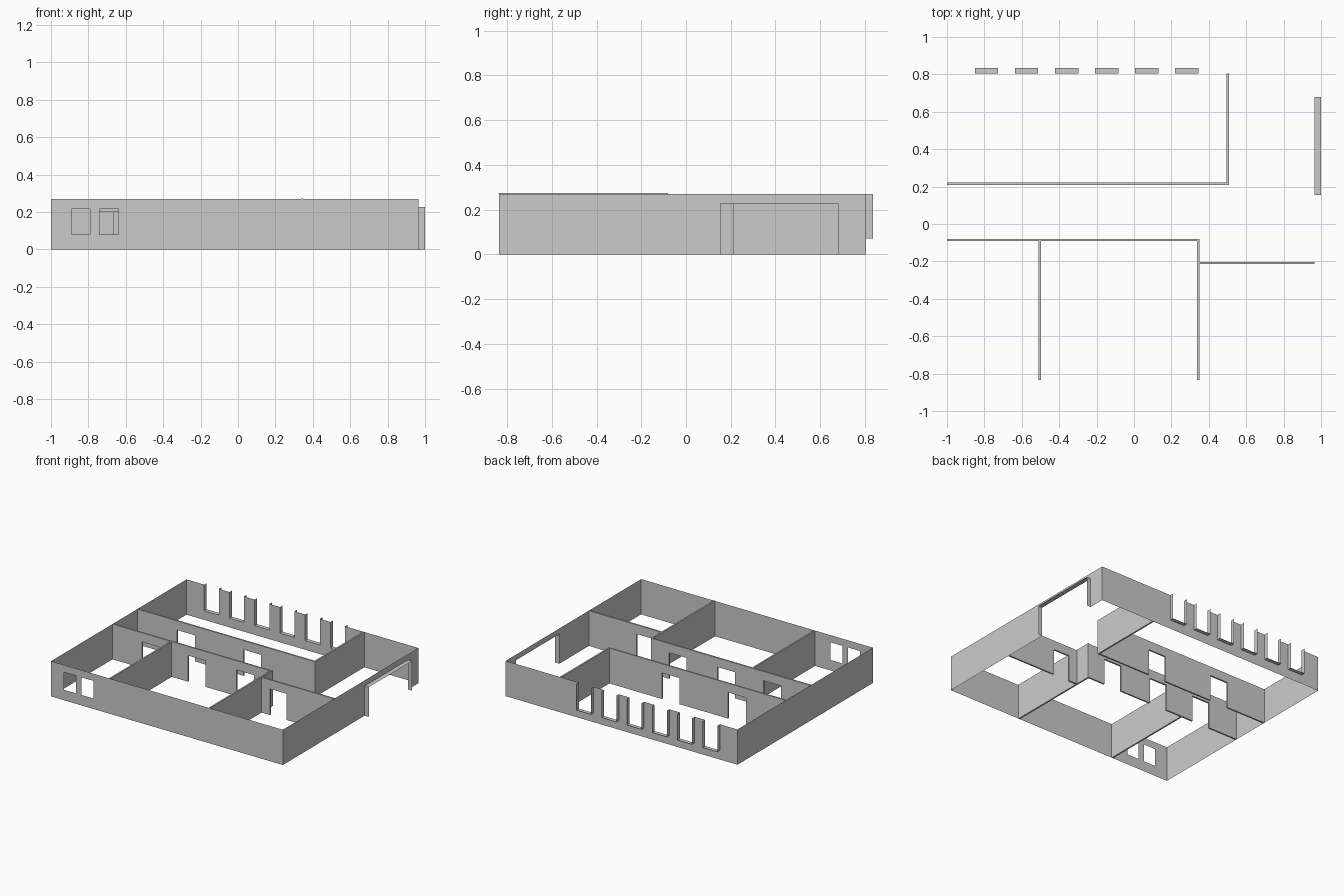
import bpy, bmesh
from mathutils import Vector

if "Cube" in bpy.data.objects:
    bpy.data.objects.remove(bpy.data.objects["Cube"])

H = 0.27                                   # wall height
X0, X1, Y0, Y1 = -1.0, 0.965, -0.835, 0.805  # outer wall rectangle

grey = bpy.data.materials.new("plaster grey")
grey.diffuse_color = (0.6, 0.6, 0.6, 1)
grey.use_nodes = True
grey.node_tree.nodes["Principled BSDF"].inputs["Base Color"].default_value = grey.diffuse_color


def finish(name, bm):
    me = bpy.data.meshes.new(name)
    bm.to_mesh(me)
    bm.free()
    me.materials.append(grey)
    ob = bpy.data.objects.new(name, me)
    bpy.context.collection.objects.link(ob)
    return ob


def wall(name, along, pos, a, b, holes=(), thick=0.0, height=H):
    """Upright panel along 'x' or 'y' at pos; holes are (u0, u1, z0, z1)."""
    us = sorted({a, b, *[v for h in holes for v in h[:2]]})
    zs = sorted({0.0, height, *[v for h in holes for v in h[2:]]})
    bm = bmesh.new()
    for u0, u1 in zip(us, us[1:]):
        for z0, z1 in zip(zs, zs[1:]):
            u, z = (u0 + u1) / 2, (z0 + z1) / 2
            if any(h[0] < u < h[1] and h[2] < z < h[3] for h in holes):
                continue
            quad = [(u0, z0), (u1, z0), (u1, z1), (u0, z1)]
            bm.faces.new([bm.verts.new((p, pos, q) if along == 'x' else (pos, p, q))
                          for p, q in quad])
    bmesh.ops.remove_doubles(bm, verts=bm.verts, dist=1e-5)
    if thick:
        ext = bmesh.ops.extrude_face_region(bm, geom=list(bm.faces), use_keep_orig=True)
        move = Vector((0, thick, 0)) if along == 'x' else Vector((thick, 0, 0))
        bmesh.ops.translate(bm, vec=move,
                            verts=[g for g in ext["geom"] if isinstance(g, bmesh.types.BMVert)])
    bmesh.ops.recalc_face_normals(bm, faces=bm.faces)
    return finish(name, bm)


def ribbon(name, path, offset):
    """Open strip: a path of points swept by an offset."""
    bm = bmesh.new()
    off = Vector(offset)
    near = [bm.verts.new(p) for p in path]
    far = [bm.verts.new(Vector(p) + off) for p in path]
    for i in range(len(path) - 1):
        bm.faces.new((near[i], near[i + 1], far[i + 1], far[i]))
    return finish(name, bm)


def door(u0, u1):
    return (u0, u1, 0.0, 0.2)


# outer shell: single-surface walls
wall("front_wall", 'x', Y0, X0, X1,
     [(-0.89, -0.79, 0.08, 0.215), (-0.74, -0.64, 0.08, 0.215)])
wall("left_wall", 'y', X0, Y0, Y1)
GY0, GY1, GZ = 0.155, 0.68, 0.227
wall("right_wall", 'y', X1, Y0, Y1, [(GY0, GY1, 0.0, GZ)])

# back wall with six tall window slots, open at the top
SILL = 0.07
slots = [(-0.85 + 0.214 * i, -0.726 + 0.214 * i) for i in range(6)]
wall("back_wall", 'x', Y1, X0, X1, [(a, b, SILL, H) for a, b in slots])

# outward window reveals: two jambs and a sill
for i, (a, b) in enumerate(slots):
    ribbon(f"window_reveal_{i + 1}",
           [(a, Y1, H), (a, Y1, SILL), (b, Y1, SILL), (b, Y1, H)], (0, 0.03, 0))

# outward reveal of the wide side opening: two jambs and a lintel
ribbon("wide_opening_reveal",
       [(X1, GY0, 0), (X1, GY0, GZ), (X1, GY1, GZ), (X1, GY1, 0)], (0.035, 0, 0))

# inner partitions with doorways
T = 0.012
wall("rear_corridor_wall", 'x', 0.209, X0, 0.507, [door(-0.665, -0.51), door(-0.10, 0.05)], T)
wall("rear_room_side_wall", 'y', 0.495, 0.221, Y1, thick=T)
wall("front_corridor_wall", 'x', -0.091, X0, 0.35,
     [door(-0.75, -0.60), door(-0.36, -0.21), door(0.05, 0.20)], T)
wall("front_left_divider", 'y', -0.51, Y0, -0.091, thick=T)
wall("front_right_divider", 'y', 0.338, Y0, -0.08, thick=T, height=0.273)
wall("right_room_wall", 'x', -0.214, 0.35, X1, [door(0.42, 0.56)], T)
